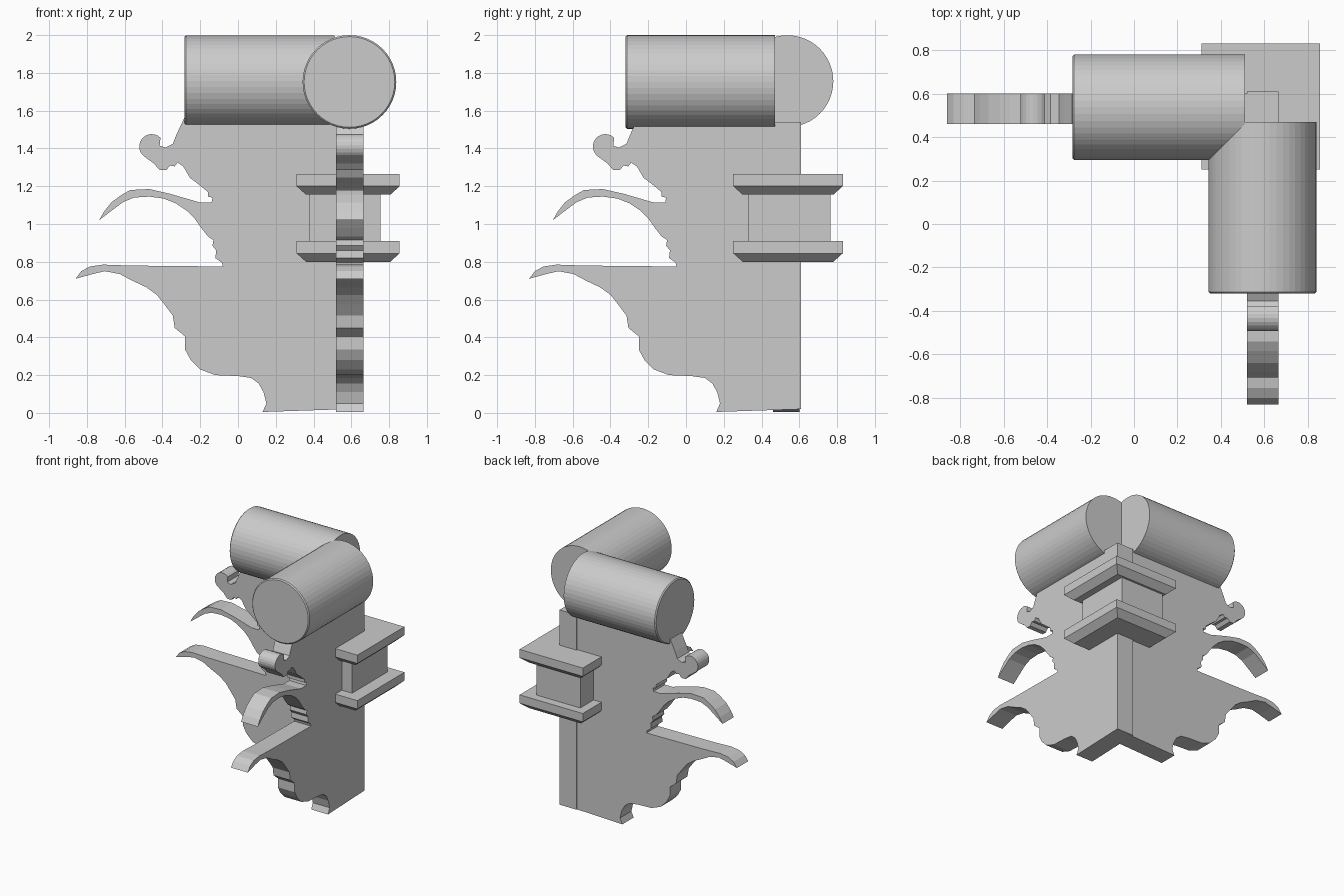
import bpy
import bmesh
from math import cos, sin, radians
from mathutils import Matrix, Vector

default = bpy.data.objects.get("Cube")
if default:
    bpy.data.objects.remove(default, do_unlink=True)

# One plain grey for the whole model
grey = bpy.data.materials.new("plain grey")
GREY = (0.6, 0.6, 0.6, 1)
grey.diffuse_color = GREY
grey.use_nodes = True
grey.node_tree.nodes["Principled BSDF"].inputs["Base Color"].default_value = GREY


def add_object(name, bm):
    """Turn a bmesh into a flat-shaded grey object."""
    bmesh.ops.recalc_face_normals(bm, faces=bm.faces[:])
    mesh = bpy.data.meshes.new(name)
    bm.to_mesh(mesh)
    bm.free()
    mesh.materials.append(grey)
    obj = bpy.data.objects.new(name, mesh)
    bpy.context.collection.objects.link(obj)
    return obj


def loft(name, rings):
    """Skin a stack of matching vertex rings and cap both ends."""
    bm = bmesh.new()
    loops = [[bm.verts.new(point) for point in ring] for ring in rings]
    for lower, upper in zip(loops, loops[1:]):
        for i in range(len(lower)):
            j = (i + 1) % len(lower)
            bm.faces.new((lower[i], lower[j], upper[j], upper[i]))
    bm.faces.new(loops[0])
    bm.faces.new(loops[-1])
    return add_object(name, bm)


def rectangle(center, half_x, half_y, z):
    cx, cy = center
    return [(cx + sx * half_x, cy + sy * half_y, z)
            for sx, sy in ((-1, -1), (1, -1), (1, 1), (-1, 1))]


def arc(center, radius, start, end, steps):
    cx, cz = center
    angles = [radians(start + (end - start) * i / steps) for i in range(steps + 1)]
    return [(cx + radius * cos(a), cz + radius * sin(a)) for a in angles]


# Bracket outline, from the foot up: foot and belly
foot = [(.13, .005), (.15, .05), (.135, .11), (.11, .155), (.07, .185), (0, .195),
        (-.12, .2), (-.2, .23), (-.25, .28), (-.28, .335), (-.28, .405),
        (-.335, .45), (-.345, .515), (-.39, .575), (-.43, .625), (-.485, .665)]

# Lower horn, with its flat upper edge
lower_horn = [(-.56, .7), (-.625, .735), (-.705, .75), (-.77, .735), (-.86, .71),
              (-.83, .75), (-.785, .775), (-.715, .785), (-.575, .78), (-.08, .775)]

# Small steps between the horns
throat = [(-.085, .795), (-.12, .82), (-.115, .86), (-.135, .885), (-.13, .915),
          (-.16, .935), (-.195, .98), (-.23, 1.03), (-.27, 1.07)]

# Upper horn, drooping at the tip
upper_horn = [(-.33, 1.11), (-.395, 1.135), (-.47, 1.145), (-.55, 1.14),
              (-.61, 1.115), (-.67, 1.07), (-.735, 1.02), (-.71, 1.065),
              (-.67, 1.115), (-.615, 1.155), (-.57, 1.18), (-.47, 1.185),
              (-.36, 1.16), (-.205, 1.115), (-.14, 1.115), (-.135, 1.14)]

# Neck and round scroll under the beam
neck = [(-.16, 1.145), (-.16, 1.17), (-.215, 1.215), (-.255, 1.245), (-.29, 1.305),
        (-.32, 1.325), (-.335, 1.305), (-.36, 1.31), (-.38, 1.285),
        (-.415, 1.285), (-.445, 1.32)]
scroll = arc((-.457, 1.41), .066, 240, 45, 12)
crook = [(-.415, 1.415), (-.385, 1.405), (-.345, 1.425), (-.325, 1.475), (-.285, 1.56)]

# Straight back edge
back_edge = [(-.25, 1.56), (-.2, 1.54), (.58, 1.54), (.58, .02)]

outline = foot + lower_horn + throat + upper_horn + neck + scroll + crook + back_edge

# Two matching brackets at right angles
loft("side_bracket", [[(u, y, z) for u, z in outline] for y in (.46, .6)])
loft("front_bracket", [[(x, u + .03, z) for u, z in outline] for x in (.52, .665)])


# Round beams meeting over the corner, with a slightly eased outer rim
def beam(name, start, end, radius):
    start, end = Vector(start), Vector(end)
    axis = (end - start).normalized()
    side = axis.cross(Vector((0, 0, 1)))
    rim = .008

    def ring(center, r):
        return [center + side * x + Vector((0, 0, z))
                for x, z in arc((0, 0), r, 0, 360, 48)[:-1]]

    return loft(name, [ring(start, radius - rim), ring(start + axis * rim, radius),
                       ring(end, radius)])


beam("side_beam", (-.283, .537, 1.756), (.51, .537, 1.756), .243)
beam("front_beam", (.59, -.32, 1.752), (.59, .47, 1.752), .248)

# Corner block between two plates with chamfered undersides
center = (.583, .54)
for name, bottom in (("lower_plate", .8), ("upper_plate", 1.155)):
    loft(name, [rectangle(center, .223, .24, bottom),
                rectangle(center, .273, .29, bottom + .045),
                rectangle(center, .273, .29, bottom + .11)])
loft("corner_block", [rectangle((.566, .547), .188, .217, z) for z in (.88, 1.18)])
